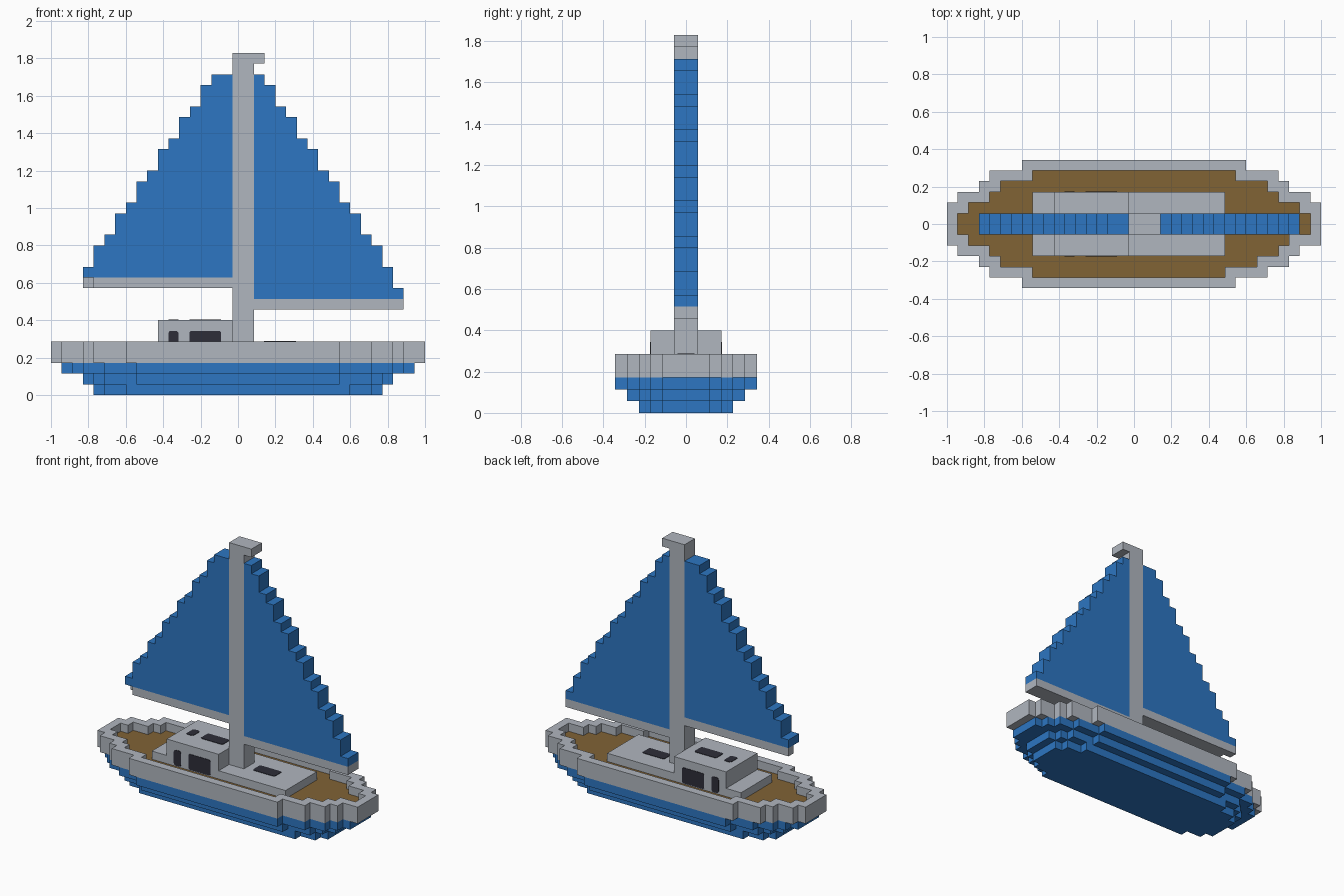
import bpy, bmesh, math
from mathutils import Vector

cube = bpy.data.objects.get("Cube")
if cube:
    bpy.data.objects.remove(cube, do_unlink=True)

U = 2 / 35  # edge length of one block


def material(name, rgb):
    m = bpy.data.materials.new(name)
    m.use_nodes = True
    m.diffuse_color = (*rgb, 1)
    bsdf = next(n for n in m.node_tree.nodes if n.type == 'BSDF_PRINCIPLED')
    bsdf.inputs["Base Color"].default_value = (*rgb, 1)
    return m


BLUE = material("blue", (0.026, 0.181, 0.539))
GREY = material("light grey", (0.434, 0.468, 0.521))
BROWN = material("deck brown", (0.220, 0.125, 0.036))
DARK = material("dark glass", (0.027, 0.027, 0.040))


def world(i, j, k):
    """Block coordinates to world position."""
    return Vector((i * U - 1, (j - 6) * U, k * U))


def stepped_loop(spans, first):
    """Outline of stacked rows; each span is (start, end) of one row."""
    right, left = [], []
    for r, (s, e) in enumerate(spans, first):
        right += [(e, r), (e, r + 1)]
        left += [(s, r), (s, r + 1)]
    pts = []
    for p in right + left[::-1]:
        if not pts or p != pts[-1]:
            pts.append(p)
    # drop points in the middle of straight runs
    n = len(pts)
    return [p for q, (p, a, b) in enumerate(
        (pts[t], pts[t - 1], pts[(t + 1) % n]) for t in range(n))
        if not (a[0] == p[0] == b[0] or a[1] == p[1] == b[1])]


def prism(name, loops, lo, hi, mat, to_world):
    """Extrude a flat outline, with an optional hole, from lo to hi."""
    bm = bmesh.new()
    edges = []
    for loop in loops:
        vs = [bm.verts.new(to_world(a, b, lo)) for a, b in loop]
        if len(loops) == 1:
            bm.faces.new(vs)
        else:
            edges += [bm.edges.new((vs[t - 1], vs[t])) for t in range(len(vs))]
    if edges:
        bmesh.ops.triangle_fill(bm, edges=edges, use_beauty=True)
    ext = bmesh.ops.extrude_face_region(bm, geom=bm.faces[:], use_keep_orig=True)
    shift = to_world(0, 0, hi) - to_world(0, 0, lo)
    bmesh.ops.translate(bm, vec=shift,
                        verts=[v for v in ext["geom"] if isinstance(v, bmesh.types.BMVert)])
    bmesh.ops.recalc_face_normals(bm, faces=bm.faces[:])
    me = bpy.data.meshes.new(name)
    bm.to_mesh(me)
    bm.free()
    me.materials.append(mat)
    ob = bpy.data.objects.new(name, me)
    bpy.context.collection.objects.link(ob)
    return ob


def flat(a, b, c):      # outline in plan, extruded upward
    return world(a, b, c)


def upright(a, b, c):   # outline of (height, column), extruded along y
    return world(b, c, a)


def block(name, i, j, k, mat):
    return prism(name, [[(i[0], j[0]), (i[1], j[0]), (i[1], j[1]), (i[0], j[1])]],
                 k[0], k[1], mat, flat)


def mirrored(half):
    return half + half[::-1]


# Hull: three blue steps widening upward
layers = [
    ("hull_bottom", 2, mirrored([(7, 28), (5, 30), (4, 31), (4, 31)])),
    ("hull_middle", 1, mirrored([(8, 27), (5, 30), (4, 31), (3, 32), (3, 32)])),
    ("hull_upper", 0, mirrored([(8, 27), (5, 30), (3, 32), (2, 33), (1, 34), (1, 34)])),
]
for level, (name, first, spans) in enumerate(layers):
    prism(name, [stepped_loop(spans, first)], level, level + 1, BLUE, flat)

# Grey bulwark ring, one block thick, with the deck inside it
outer = [(7, 27), (4, 30), (3, 32), (1, 33)] + [(0, 35)] * 4 + \
        [(1, 34), (3, 32), (4, 31), (7, 28)]
inner = [(max(s for s, e in outer[r - 1:r + 2]) + 1,
          min(e for s, e in outer[r - 1:r + 2]) - 1) for r in range(1, 11)]
outer_loop, inner_loop = stepped_loop(outer, 0), stepped_loop(inner, 1)
prism("bulwark", [outer_loop, inner_loop], 3, 5, GREY, flat)
prism("deck", [inner_loop], 3, 4, BROWN, flat)

# Cabin
block("low_cabin", (8, 26), (3, 9), (4, 5), GREY)
block("tall_cabin", (10, 17), (3, 9), (5, 7), GREY)

# Mast and its cap
block("mast", (17, 19), (5, 7), (5, 32), GREY)
block("mast_cap", (19, 20), (5, 7), (31, 32), GREY)

# Booms
block("front_boom", (19, 33), (5, 7), (8, 9), GREY)
block("rear_boom", (4, 17), (5, 7), (10, 11), GREY)
block("rear_boom_tip", (3, 4), (6, 7), (10, 11), GREY)

# Sails: columns that drop three blocks for every two across
tops = [math.ceil(30 - 1.5 * k) for k in range(13)]
front_sail = [(9, t) for t in tops + [10]]
rear_sail = [(11, t) for t in tops[::-1] + [30]]
prism("front_sail", [stepped_loop(front_sail, 19)], 5, 7, BLUE, upright)
prism("rear_sail", [stepped_loop(rear_sail, 3)], 5, 7, BLUE, upright)


# Windows: thin rounded plates
def rounded(a0, a1, b0, b1, r=0.014):
    pts = []
    for q, (a, b) in enumerate([(a1 - r, b1 - r), (a0 + r, b1 - r),
                                (a0 + r, b0 + r), (a1 - r, b0 + r)]):
        for s in range(4):
            t = math.radians(90 * q + 30 * s)
            pts.append((a + r * math.cos(t), b + r * math.sin(t)))
    return pts


def side_map(a, b, c):
    return Vector((a, c, b))


def roof_map(a, b, c):
    return Vector((a, b, c))


T = 0.003
panes = [("small", -0.372, -0.318), ("large", -0.26, -0.09)]
for size, x0, x1 in panes:
    for side, sign in (("front", -1), ("back", 1)):
        y = sign * 3 * U
        prism(f"{side}_{size}_window", [rounded(x0, x1, 0.235, 0.343)],
              y - T, y + T, DARK, side_map)
    prism(f"roof_{size}_window", [rounded(x0, x1, -0.042, 0.042)],
          7 * U - T, 7 * U + T, DARK, roof_map)
prism("low_roof_window", [rounded(0.14, 0.31, -0.042, 0.042)],
      5 * U - T, 5 * U + T, DARK, roof_map)
